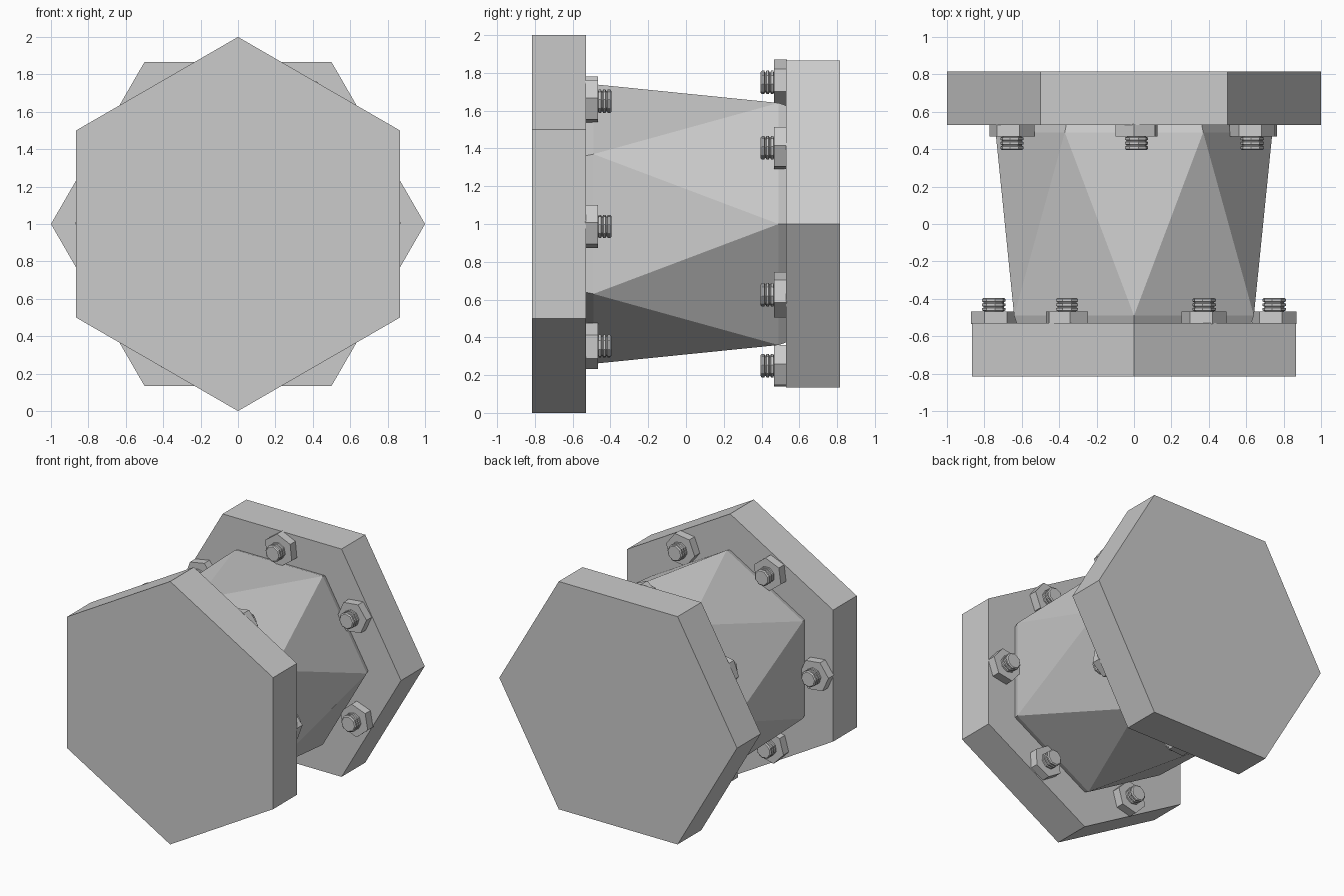
import bpy, bmesh
from math import sin, cos, radians

if "Cube" in bpy.data.objects:
    bpy.data.objects.remove(bpy.data.objects["Cube"])

CZ = 1.0  # height of the hub axis, which runs along y


def ring(bm, r, y, n, start, cx=0.0, cz=CZ):
    return [bm.verts.new((cx + r * cos(radians(start + 360 * k / n)), y,
                          cz + r * sin(radians(start + 360 * k / n)))) for k in range(n)]


def lathe(bm, profile, n, start, cx=0.0, cz=CZ):
    """Closed faceted solid from (radius, y) pairs."""
    rings = [ring(bm, r, y, n, start, cx, cz) for r, y in profile]
    for a, b in zip(rings, rings[1:]):
        for k in range(n):
            j = (k + 1) % n
            bm.faces.new((a[k], a[j], b[j], b[k]))
    bm.faces.new(rings[0])
    bm.faces.new(rings[-1])


def finish(bm, name):
    bmesh.ops.recalc_face_normals(bm, faces=bm.faces[:])
    me = bpy.data.meshes.new(name)
    bm.to_mesh(me)
    bm.free()
    bpy.context.collection.objects.link(bpy.data.objects.new(name, me))


# Twisted core: front and back hexagons turned 30 degrees, chamfered ends
bm = bmesh.new()
for side, start in ((-1, 30), (1, 0)):
    ring(bm, 0.74, side * 0.49, 6, start)
    ring(bm, 0.72, side * 0.54, 6, start)
bmesh.ops.convex_hull(bm, input=bm.verts[:])
finish(bm, "faceted_core")

# End plates, each with six nuts and threaded studs near the edge middles
nut_turn = {-1: (8, 22, -6, 14, 28, 10), 1: (6, 36, 10, 24, 4, 40)}
nudge = {-1: (0, -1.5, 0.5, 0, 0.5, -1), 1: (2.5, -1, 0.5, -0.5, 0.5, 0)}
for side, label, start in ((-1, "front", 30), (1, "back", 0)):
    bm = bmesh.new()
    lathe(bm, [(1.0, side * 0.53), (1.0, side * 0.815)], 6, start)
    finish(bm, label + "_plate")
    for k in range(6):
        a = radians(start + 30 + 60 * k + nudge[side][k])
        cx, cz = 0.75 * cos(a), CZ + 0.75 * sin(a)
        turn = nut_turn[side][k]
        # Hex nut
        bm = bmesh.new()
        lathe(bm, [(0.122, side * 0.535), (0.122, side * 0.467)], 6, turn, cx, cz)
        finish(bm, f"{label}_nut_{k + 1}")
        # Stud with thread ridges
        prof = [(0.052, 0.50), (0.052, 0.466)]
        for y in (0.462, 0.438, 0.414):
            prof += [(0.063, y), (0.063, y - 0.012), (0.054, y - 0.015), (0.054, y - 0.020)]
        prof[-2:] = [(0.055, 0.395)]
        bm = bmesh.new()
        lathe(bm, [(r, side * y) for r, y in prof], 8, turn, cx, cz)
        finish(bm, f"{label}_stud_{k + 1}")
